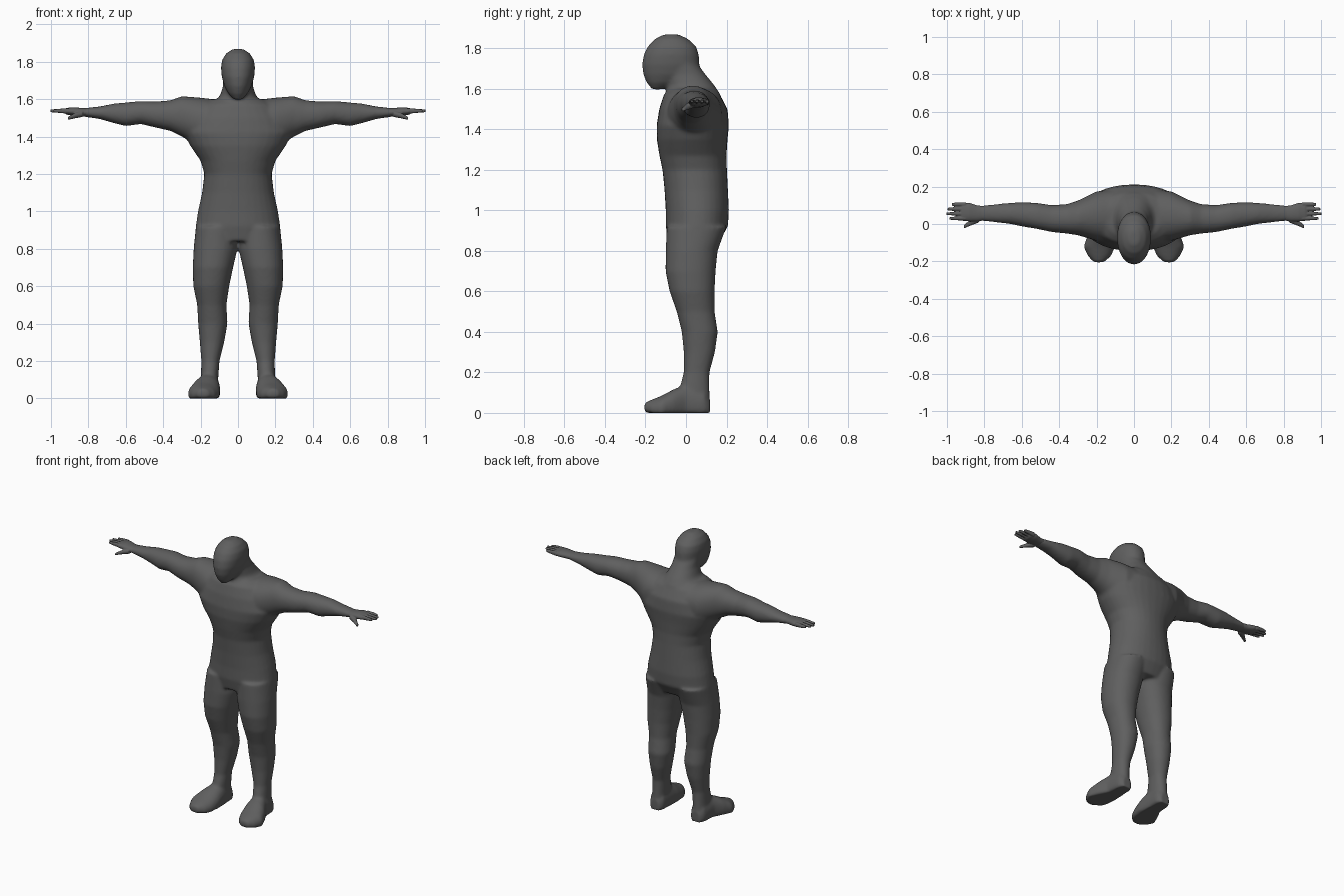
import bpy
import bmesh
import math

default_cube = bpy.data.objects.get("Cube")
if default_cube:
    bpy.data.objects.remove(default_cube, do_unlink=True)

# One dark grey skin material
SKIN = (.115, .115, .115, 1)
skin = bpy.data.materials.new("dark grey")
skin.use_nodes = True
skin.diffuse_color = SKIN
shader = skin.node_tree.nodes["Principled BSDF"]
shader.inputs["Base Color"].default_value = SKIN
shader.inputs["Roughness"].default_value = .8

SEGMENTS = 32
AXES = {
    "x": lambda along, a, b: (along, a, b),
    "y": lambda along, a, b: (a, along, b),
    "z": lambda along, a, b: (a, b, along),
}


def rounded(value, power):
    """Signed power, which makes an ellipse slightly fuller."""
    return math.copysign(abs(value) ** power, value)


def loft(bm, axis, rows, side=1, power=.93):
    """Skin oval rings; each row is position, then low/high on both cross axes."""
    rings = []
    for along, a_low, a_high, b_low, b_high in rows:
        ring = []
        for step in range(SEGMENTS):
            angle = math.tau * step / SEGMENTS
            a = (a_low + a_high) / 2 + (a_high - a_low) / 2 * rounded(math.cos(angle), power)
            b = (b_low + b_high) / 2 + (b_high - b_low) / 2 * rounded(math.sin(angle), power)
            x, y, z = AXES[axis](along, a, b)
            ring.append(bm.verts.new((x * side, y, max(z, 0))))
        rings.append(ring)
    for lower, upper in zip(rings, rings[1:]):
        for i in range(SEGMENTS):
            j = (i + 1) % SEGMENTS
            bm.faces.new((lower[i], lower[j], upper[j], upper[i]))
    bm.faces.new(rings[0])
    bm.faces.new(rings[-1])


def symmetric(rows):
    """Expand position, half width, back and front rows for a centred part."""
    return [(z, -half, half, front, back) for z, half, front, back in rows]


def finish(bm, name, voxel, iterations):
    """Fuse the lofts into one continuous smooth surface."""
    bmesh.ops.recalc_face_normals(bm, faces=bm.faces[:])
    mesh = bpy.data.meshes.new(name)
    bm.to_mesh(mesh)
    bm.free()
    mesh.materials.append(skin)
    mesh.polygons.foreach_set("use_smooth", [True] * len(mesh.polygons))
    obj = bpy.data.objects.new(name, mesh)
    bpy.context.scene.collection.objects.link(obj)
    fuse = obj.modifiers.new("Fuse", "REMESH")
    fuse.mode = "VOXEL"
    fuse.voxel_size = voxel
    fuse.use_smooth_shade = True
    relax = obj.modifiers.new("Relax", "SMOOTH")
    relax.factor = .5
    relax.iterations = iterations
    return obj


# Centred parts: torso, neck and forward-set head
torso = symmetric([
    (.84, .205, -.085, .16),
    (.92, .226, -.1, .207),
    (1, .214, -.1, .212),
    (1.1, .192, -.106, .207),
    (1.2, .18, -.116, .202),
    (1.27, .2, -.131, .2),
    (1.35, .255, -.144, .205),
    (1.42, .29, -.145, .212),
    (1.5, .26, -.132, .205),
    (1.57, .2, -.11, .168),
    (1.6, .14, -.08, .135),
])
neck = symmetric([
    (1.52, .15, -.1, .19),
    (1.58, .13, -.1, .165),
    (1.62, .096, -.09, .138),
    (1.67, .08, -.1, .097),
    (1.72, .08, -.12, .06),
])
head = symmetric([
    (1.597, .02, -.168, -.12),
    (1.63, .052, -.194, -.03),
    (1.67, .073, -.211, .04),
    (1.72, .087, -.217, .066),
    (1.77, .091, -.208, .063),
    (1.81, .085, -.188, .05),
    (1.845, .063, -.155, .012),
    (1.868, .028, -.11, -.035),
])

# Limbs on the left side, repeated with the side sign
leg = [
    (.92, 0, .225, -.095, .2),
    (.8, .003, .237, -.1, .156),
    (.7, .026, .242, -.101, .146),
    (.6, .047, .239, -.081, .141),
    (.5, .062, .218, -.046, .141),
    (.4, .056, .213, -.021, .157),
    (.3, .074, .204, -.011, .143),
    (.2, .099, .196, -.011, .116),
    (.13, .104, .198, -.03, .116),
    (.04, .11, .2, -.04, .118),
]
foot = [
    (.118, .12, .185, -.03, .07),
    (.09, .102, .205, -.04, .12),
    (0, .098, .215, -.04, .14),
    (-.06, .094, .247, -.04, .117),
    (-.12, .1, .27, -.04, .085),
    (-.17, .122, .248, -.03, .065),
    (-.205, .16, .215, 0, .05),
]
arm = [
    (.05, -.1, .19, 1.38, 1.59),
    (.2, -.09, .175, 1.34, 1.608),
    (.3, -.06, .125, 1.4, 1.616),
    (.36, -.051, .106, 1.43, 1.594),
    (.44, -.043, .101, 1.448, 1.587),
    (.52, -.026, .113, 1.467, 1.59),
    (.6, -.013, .117, 1.456, 1.582),
    (.66, 0, .113, 1.471, 1.577),
    (.74, .009, .106, 1.494, 1.561),
    (.83, .018, .096, 1.507, 1.551),
]
palm = [
    (.79, .02, .094, 1.508, 1.55),
    (.84, .014, .1, 1.507, 1.553),
    (.88, .014, .113, 1.511, 1.557),
    (.915, .016, .112, 1.517, 1.553),
    (.927, .025, .1, 1.525, 1.548),
]
thumb = [
    (.83, .008, .05, 1.505, 1.54),
    (.87, -.007, .027, 1.498, 1.527),
    (.91, -.024, -.006, 1.489, 1.505),
]

# Body: everything down to the wrists in one surface
bm = bmesh.new()
for part in (torso, neck, head):
    loft(bm, "z", part)
for side in (1, -1):
    loft(bm, "z", leg, side)
    loft(bm, "y", foot, side)
    loft(bm, "x", arm, side)
finish(bm, "body", .009, 8)

# Hands: palm, thumb and four separate fingers
for side, label in ((1, "left_hand"), (-1, "right_hand")):
    bm = bmesh.new()
    loft(bm, "x", palm, side)
    loft(bm, "x", thumb, side)
    for index, tip in enumerate((.987, 1.002, .997, .974)):
        y = .03 + .025 * index
        finger = [
            (.9, y - .011, y + .011, 1.521, 1.551),
            (.95, y - .01, y + .01, 1.526, 1.549),
            (tip, y - .007, y + .007, 1.53, 1.545),
        ]
        loft(bm, "x", finger, side)
    finish(bm, label, .0035, 2)
